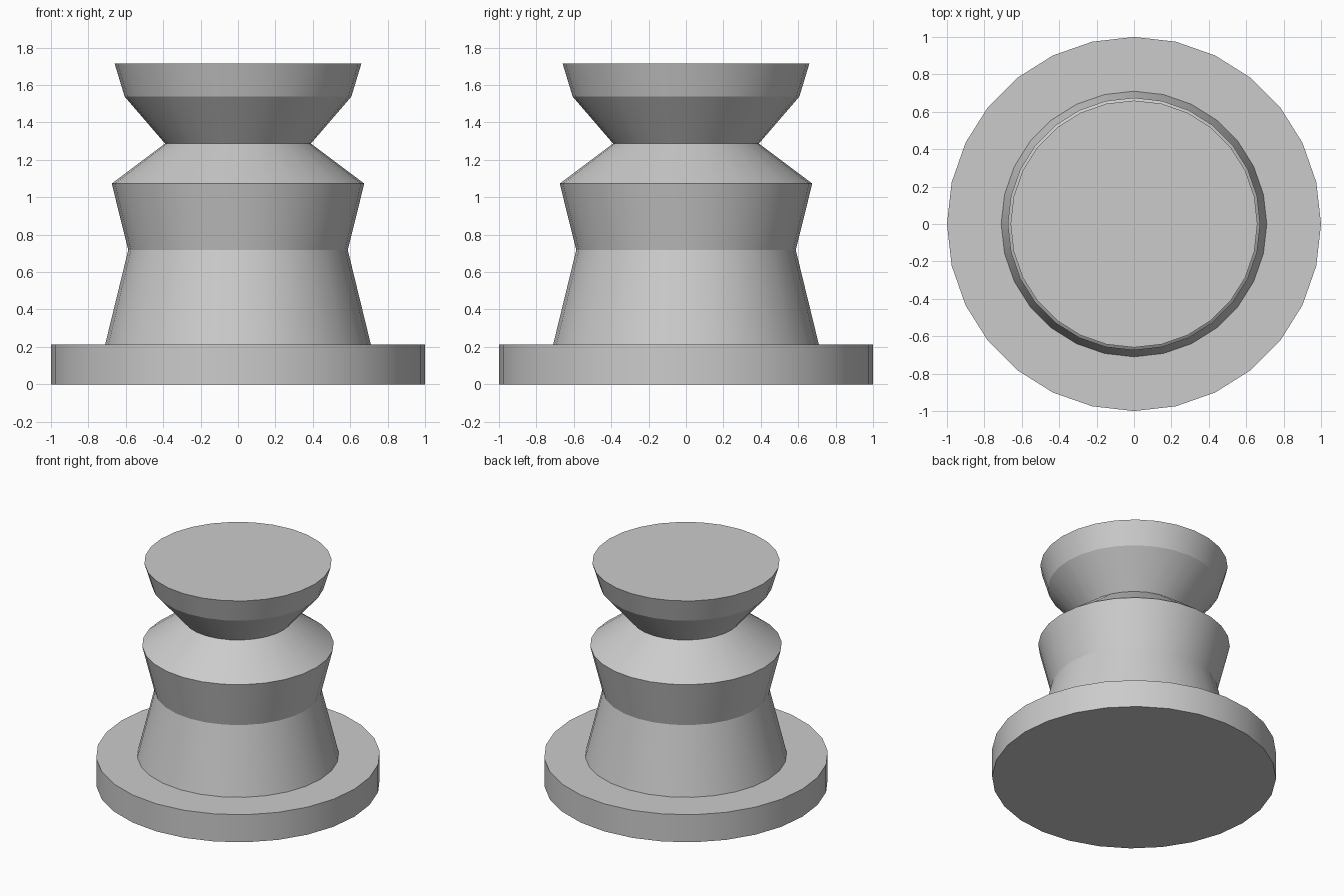
import bpy, bmesh, math

if "Cube" in bpy.data.objects:
    bpy.data.objects.remove(bpy.data.objects["Cube"])

SIDES = 28

# Outer profile from the foot to the top: (radius, height)
profile = [(1.0, 0.0), (1.0, 0.214), (0.71, 0.214), (0.587, 0.718),
           (0.675, 1.073), (0.39, 1.287), (0.606, 1.538), (0.66, 1.716)]

grey = bpy.data.materials.new("plain_grey")
grey.diffuse_color = (0.6, 0.6, 0.6, 1.0)
grey.use_nodes = True
grey.node_tree.nodes["Principled BSDF"].inputs["Base Color"].default_value = grey.diffuse_color

# Turned pedestal: rings joined by quads, closed at both ends
bm = bmesh.new()
rings = []
for r, z in profile:
    rings.append([bm.verts.new((r * math.cos(2 * math.pi * i / SIDES),
                                r * math.sin(2 * math.pi * i / SIDES), z))
                  for i in range(SIDES)])
for a, b in zip(rings, rings[1:]):
    for i in range(SIDES):
        j = (i + 1) % SIDES
        bm.faces.new((a[i], a[j], b[j], b[i]))
bm.faces.new(rings[0][::-1])
bm.faces.new(rings[-1])
bmesh.ops.recalc_face_normals(bm, faces=bm.faces)

mesh = bpy.data.meshes.new("turned_pedestal")
bm.to_mesh(mesh)
bm.free()
mesh.materials.append(grey)
obj = bpy.data.objects.new("turned_pedestal", mesh)
bpy.context.collection.objects.link(obj)

# Smooth around the sides, crisp at every ring
bpy.context.view_layer.objects.active = obj
obj.select_set(True)
bpy.ops.object.shade_smooth_by_angle(angle=math.radians(15))
